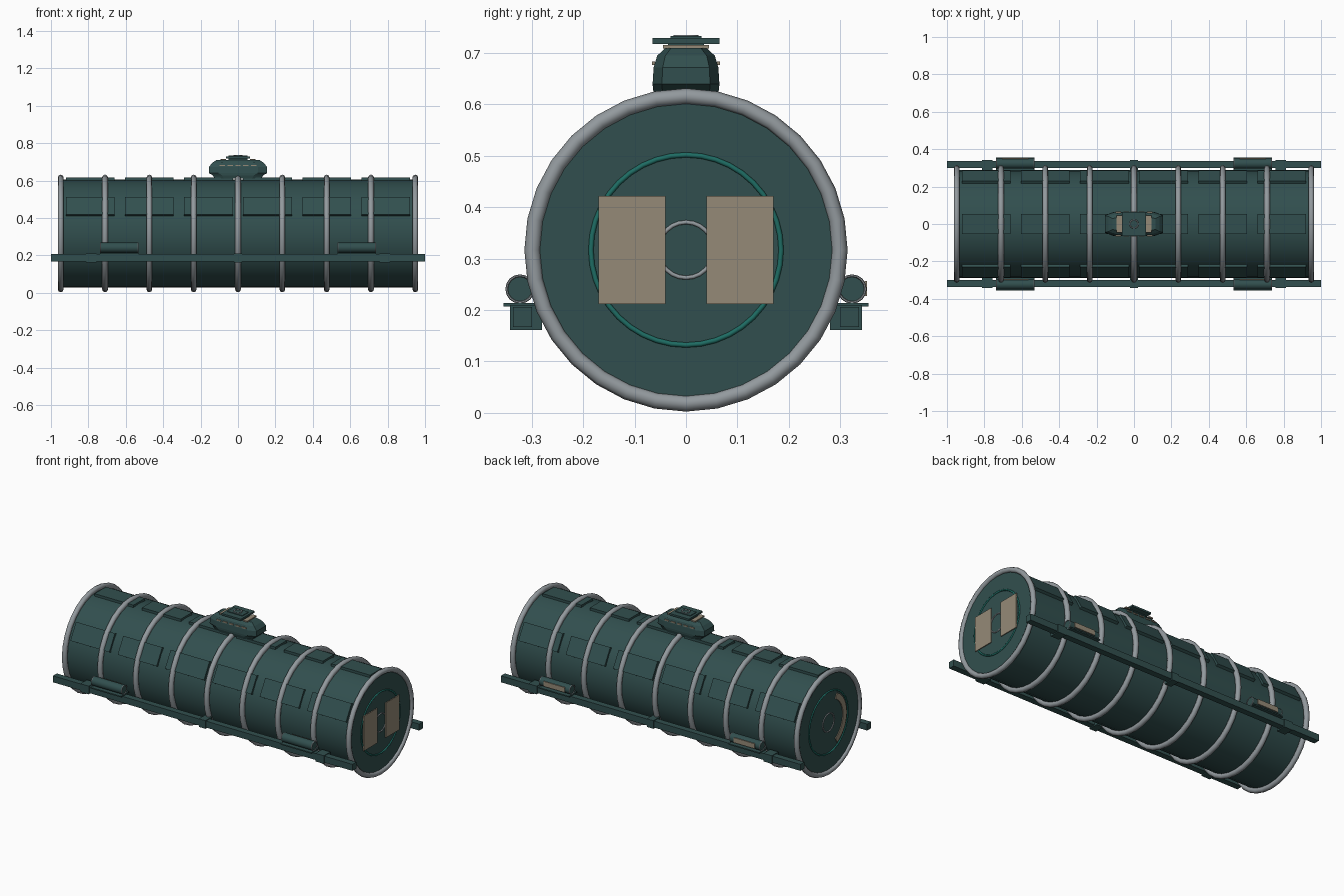
import bpy, bmesh, math
from mathutils import Matrix, Vector

if "Cube" in bpy.data.objects:
    bpy.data.objects.remove(bpy.data.objects["Cube"])

CZ = 0.317  # height of the tank axis


def mat(name, rgb):
    m = bpy.data.materials.new(name)
    m.diffuse_color = (*rgb, 1)
    m.use_nodes = True
    m.node_tree.nodes["Principled BSDF"].inputs["Base Color"].default_value = m.diffuse_color
    return m


GREEN = mat("dark slate green", (0.031, 0.078, 0.077))
TEAL = mat("teal trim", (0.013, 0.15, 0.125))
GREY = mat("hoop grey", (0.29, 0.32, 0.34))
BEIGE = mat("label beige", (0.30, 0.255, 0.185))


def finish(name, bm, m, smooth=False):
    bmesh.ops.recalc_face_normals(bm, faces=bm.faces)
    me = bpy.data.meshes.new(name)
    bm.to_mesh(me)
    bm.free()
    me.materials.append(m)
    ob = bpy.data.objects.new(name, me)
    bpy.context.collection.objects.link(ob)
    if smooth:
        bpy.ops.object.select_all(action='DESELECT')
        bpy.context.view_layer.objects.active = ob
        ob.select_set(True)
        bpy.ops.object.shade_smooth_by_angle(angle=math.radians(40))
    return ob


def box(name, lo, hi, m, rot=None):
    lo, hi = Vector(lo), Vector(hi)
    bm = bmesh.new()
    bmesh.ops.create_cube(bm, size=1)
    bmesh.ops.scale(bm, vec=hi - lo, verts=bm.verts)
    bmesh.ops.translate(bm, vec=(lo + hi) / 2, verts=bm.verts)
    if rot:
        bmesh.ops.transform(bm, matrix=rot, verts=bm.verts)
    return finish(name, bm, m)


def cyl_x(name, x0, x1, y, z, r, n, m):
    bm = bmesh.new()
    bmesh.ops.create_cone(bm, cap_ends=True, segments=n, radius1=r, radius2=r, depth=x1 - x0)
    bmesh.ops.transform(bm, verts=bm.verts, matrix=Matrix.Translation(((x0 + x1) / 2, y, z))
                        @ Matrix.Rotation(math.pi / 2, 4, 'Y'))
    return finish(name, bm, m, True)


def ring(name, loc, major, minor, m, n=32, k=8, axis='X'):
    bpy.ops.mesh.primitive_torus_add(
        location=loc, rotation=(0, math.pi / 2 if axis == 'X' else 0, 0),
        major_radius=major, minor_radius=minor, major_segments=n, minor_segments=k)
    ob = bpy.context.object
    ob.name = name
    ob.data.materials.append(m)
    bpy.ops.object.shade_smooth_by_angle(angle=math.radians(60))


# tank barrel and hoops
cyl_x("tank_barrel", -0.95, 0.95, 0, CZ, 0.288, 32, GREEN)
for i in range(9):
    ring("hoop", (-0.948 + i * 0.237, 0, CZ), 0.299, 0.0155, GREY)

# raised panels along the top and both upper flanks
for deg in (-60, 0, 60):
    rot = Matrix.Translation((0, 0, CZ)) @ Matrix.Rotation(math.radians(deg), 4, 'X')
    for i in range(6):
        x = -0.79 + i * 0.316
        box("shell_panel", (x - 0.13, -0.054, 0.278), (x + 0.13, 0.054, 0.298), GREEN, rot)

# end cap trim rings
for s in (-1, 1):
    ring("end_trim_ring", (s * 0.951, 0, CZ), 0.185, 0.005, TEAL, 40)
    ring("end_hub_ring", (s * 0.951, 0, CZ), 0.054, 0.004, GREY, 24)

# label plates on the right end, curved strip on the left end
for s in (-1, 1):
    y0, y1 = sorted((s * 0.04, s * 0.17))
    box("end_label", (0.955, y0, 0.212), (0.96, y1, 0.422), BEIGE)
bm = bmesh.new()
rows = []
for i in range(15):
    a = math.radians(-62 + i * 124 / 14)
    rows.append([bm.verts.new((x, -r * math.cos(a), CZ + r * math.sin(a)))
                 for x, r in ((-0.949, 0.135), (-0.949, 0.17), (-0.955, 0.17), (-0.955, 0.135))])
for a, b in zip(rows, rows[1:]):
    for j in range(4):
        bm.faces.new((a[j], a[(j + 1) % 4], b[(j + 1) % 4], b[j]))
bm.faces.new(rows[0])
bm.faces.new(rows[-1])
finish("end_curved_strip", bm, BEIGE)


def side_box(name, s, x0, x1, y0, y1, z0, z1, m):
    a, b = sorted((s * y0, s * y1))
    return box(name, (x0, a, z0), (x1, b, z1), m)


# side rails with collars, brackets and small canisters
for s in (-1, 1):
    side_box("side_rail", s, -1, 1, 0.300, 0.337, 0.167, 0.206, GREEN)
    for x, h in ((-0.785, 0.028), (0, 0.022), (0.785, 0.028)):
        side_box("rail_collar", s, x - h, x + h, 0.28, 0.342, 0.161, 0.21, GREEN)
    for x in (-0.635, 0.635):
        side_box("canister_base", s, x - 0.103, x + 0.103, 0.28, 0.355, 0.207, 0.214, GREEN)
        cyl_x("canister", x - 0.1, x + 0.1, s * 0.323, 0.241, 0.027, 16, GREEN)
        for e in (-0.1, 0.1):
            ring("canister_end_ring", (x + e, s * 0.323, 0.241), 0.026, 0.0025, GREY, 16, 6)
        # labels all sit on the +y flank of each canister
        y = s * 0.323 + 0.024
        box("canister_label", (x - 0.07, y, 0.227), (x + 0.07, y + 0.005, 0.257), BEIGE)

# hatch housing lofted from chamfered outlines
bm = bmesh.new()
loops = []
for z, hx, hy in ((0.61, 0.125, 0.058), (0.628, 0.135, 0.064), (0.64, 0.156, 0.065),
                  (0.672, 0.156, 0.063), (0.695, 0.137, 0.056), (0.71, 0.115, 0.04)):
    cx, cy = 0.05, hy * 0.28
    q = ((hx, -hy + cy), (hx, hy - cy), (hx - cx, hy), (-hx + cx, hy),
         (-hx, hy - cy), (-hx, -hy + cy), (-hx + cx, -hy), (hx - cx, -hy))
    loops.append([bm.verts.new((x, y, z)) for x, y in q])
for a, b in zip(loops, loops[1:]):
    for j in range(8):
        bm.faces.new((a[j], a[(j + 1) % 8], b[(j + 1) % 8], b[j]))
bm.faces.new(loops[0])
bm.faces.new(loops[-1])
finish("hatch_housing", bm, GREEN)

# hatch lid stack, beige pads and side dashes
box("hatch_neck", (-0.05, -0.035, 0.708), (0.05, 0.035, 0.72), GREEN)
box("hatch_lid", (-0.065, -0.065, 0.718), (0.065, 0.065, 0.729), GREEN)
box("hatch_cap", (-0.05, -0.03, 0.728), (0.05, 0.03, 0.733), GREEN)
ring("hatch_ring", (0, 0, 0.733), 0.022, 0.003, GREY, 20, 6, 'Z')
for s in (-1, 1):
    x0, x1 = sorted((s * 0.065, s * 0.093))
    box("hatch_pad", (x0, -0.045, 0.709), (x1, 0.045, 0.716), BEIGE)
    for i in range(5):
        x = -0.084 + i * 0.042
        side_box("hatch_dash", s, x - 0.014, x + 0.014, 0.06, 0.066, 0.677, 0.684, BEIGE)
